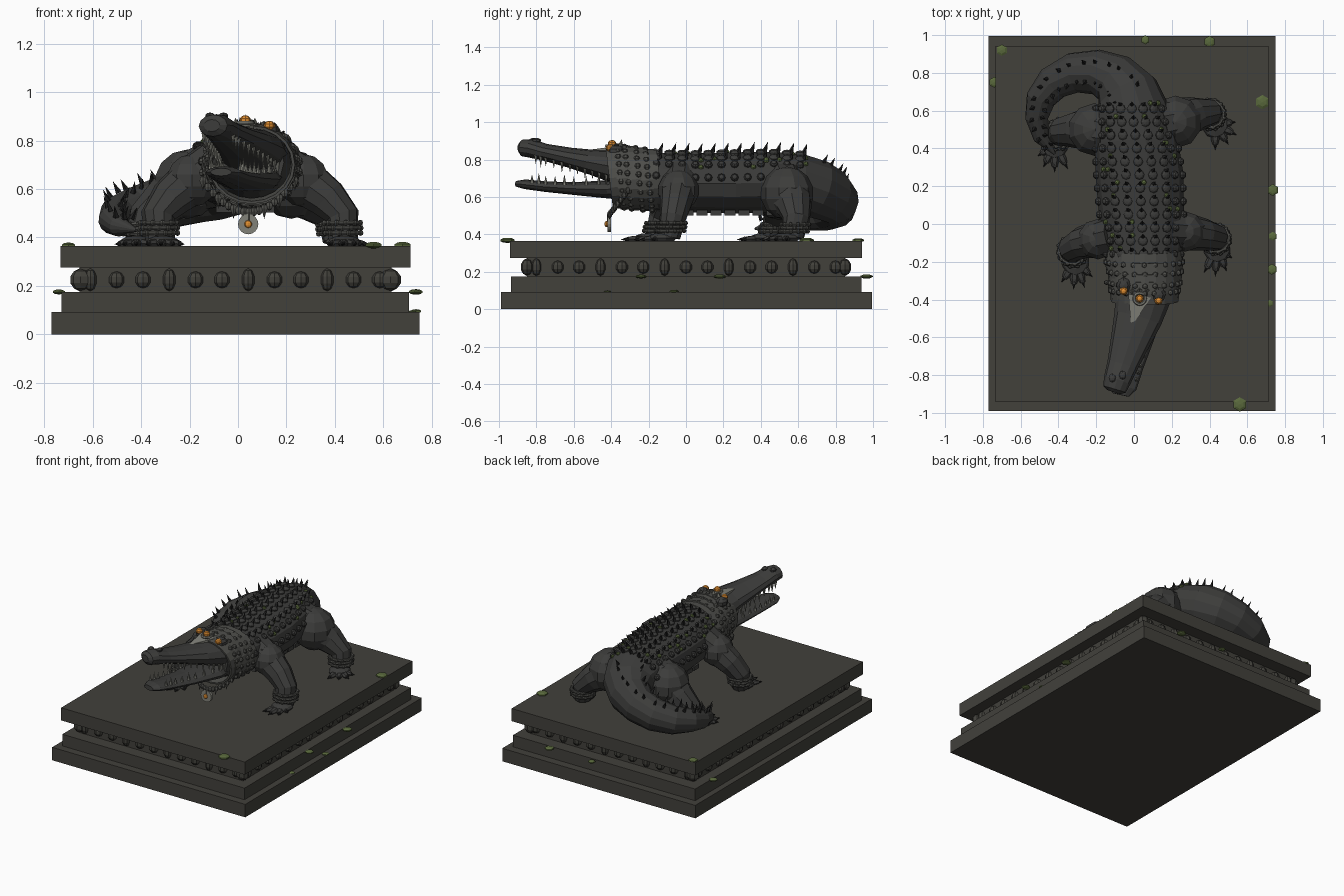
import bpy, bmesh, math, random
from mathutils import Vector as V, Matrix as M

if "Cube" in bpy.data.objects:
    bpy.data.objects.remove(bpy.data.objects["Cube"])
random.seed(4)

def mat(name, r, g, b):
    m = bpy.data.materials.new(name)
    m.diffuse_color = (r, g, b, 1)
    m.use_nodes = True
    m.node_tree.nodes["Principled BSDF"].inputs["Base Color"].default_value = m.diffuse_color
    return m

STONE = mat("stone", .054, .052, .044)
HIDE = mat("hide", .045, .045, .043)
DARK = mat("dark_spike", .014, .014, .014)
METAL = mat("metal", .075, .075, .068)
PALE = mat("pale_bone", .22, .22, .19)
AMBER = mat("amber", .75, .27, .03)
MOSS = mat("moss", .10, .14, .045)

def part(name, bm, m):
    bmesh.ops.recalc_face_normals(bm, faces=bm.faces)
    me = bpy.data.meshes.new(name)
    bm.to_mesh(me)
    bm.free()
    ob = bpy.data.objects.new(name, me)
    me.materials.append(m)
    bpy.context.collection.objects.link(ob)
    return ob

def frame(p, d, s):
    q = V(d).to_track_quat('Z', 'Y').to_matrix().to_4x4()
    return M.Translation(V(p)) @ q @ M.Diagonal((*s, 1))

def ball(bm, p, s, d=(0, 0, 1), u=8, v=5):
    bmesh.ops.create_uvsphere(bm, u_segments=u, v_segments=v, radius=1, matrix=frame(p, d, s))

def spike(bm, p, d, r, h, n=4):
    d = V(d).normalized()
    bmesh.ops.create_cone(bm, cap_ends=True, segments=n, radius1=r, radius2=0, depth=h,
                          matrix=frame(V(p) + d * h / 2, d, (1, 1, 1)))

def box(bm, lo, hi):
    lo, hi = V(lo), V(hi)
    bmesh.ops.create_cube(bm, size=1, matrix=M.Translation((lo + hi) / 2) @ M.Diagonal((*(hi - lo), 1)))

def loft(bm, stations, n=12):
    """Elliptical rings (x, y, z, side radius, up radius) along a path, capped."""
    P = [V(s[:3]) for s in stations]
    side, prev = None, None
    for i, s in enumerate(stations):
        t = (P[min(i + 1, len(P) - 1)] - P[max(i - 1, 0)]).normalized()
        side = t.cross(V((0, 0, 1))) if side is None else side - t * side.dot(t)
        side.normalize()
        up = side.cross(t)
        ring = [bm.verts.new(P[i] + side * s[3] * math.cos(a) + up * s[-1] * math.sin(a))
                for a in (2 * math.pi * k / n for k in range(n))]
        if prev:
            for k in range(n):
                bm.faces.new((prev[k], prev[k - 1], ring[k - 1], ring[k]))
        else:
            bm.faces.new(ring)
        prev = ring
    bm.faces.new(prev)

def torus(bm, p, d, R, r, sx=1, sy=1):
    rows = [[bm.verts.new(frame(p, d, (1, 1, 1)) @ V(((R + r * math.cos(b)) * math.cos(a) * sx,
             (R + r * math.cos(b)) * math.sin(a) * sy, r * math.sin(b))))
             for b in (k * math.pi / 3 for k in range(6))] for a in (k * math.pi / 10 for k in range(20))]
    for i in range(20):
        for k in range(6):
            bm.faces.new((rows[i - 1][k - 1], rows[i][k - 1], rows[i][k], rows[i - 1][k]))

# stepped plinth
for name, lo, hi in (("plinth_foot", (-.77, -.99, 0), (.75, .995, .092)),
                     ("plinth_step", (-.728, -.935, .092), (.706, .937, .175)),
                     ("plinth_core", (-.655, -.85, .175), (.635, .85, .275)),
                     ("plinth_top", (-.733, -.942, .275), (.713, .942, .365))):
    bm = bmesh.new()
    box(bm, lo, hi)
    part(name, bm, STONE)
bm = bmesh.new()
for s in (-1, 1):
    for i in range(12):
        ball(bm, (-.61 + i * .1087, s * .85, .225), (.033 if i % 3 else .027, .03, .035 if i % 3 else .047))
    for i in range(15):
        ball(bm, (-.01 + s * .645, -.8 + i * .1143, .225), (.03, .033 if i % 3 else .027, .035 if i % 3 else .047))
for x in (-.65, .63):
    for y in (-.85, .85):
        ball(bm, (x, y, .225), (.045, .035, .045))
part("plinth_beads", bm, STONE)

# body and curled tail
BODY = [(.055, -.38, .71, .135, .125), (.06, -.28, .70, .165, .145), (.05, -.14, .685, .205, .155),
        (.04, .05, .675, .225, .162), (.03, .25, .675, .232, .167), (.01, .45, .68, .22, .165),
        (-.01, .6, .675, .195, .16)]
TAIL = [(-.035, .69, .645, .17, .16), (-.1, .765, .61, .14, .145), (-.2, .805, .575, .118, .125),
        (-.32, .8, .54, .107, .11), (-.43, .745, .512, .093, .095), (-.495, .66, .495, .076, .08),
        (-.515, .56, .47, .06, .062), (-.49, .46, .445, .042, .045), (-.42, .37, .43, .006, .006)]
bm = bmesh.new()
loft(bm, BODY + TAIL, 14)
part("body_and_tail", bm, HIDE)

def skin(y, deg):
    """Point and normal on the body at y, angle measured from straight up."""
    i = max(k for k in range(len(BODY) - 1) if BODY[k][1] <= y or k == 0)
    a, b = BODY[i], BODY[i + 1]
    f = (y - a[1]) / (b[1] - a[1])
    c = [p + (q - p) * f for p, q in zip(a, b)]
    t = math.radians(deg)
    return (V((c[0] + c[3] * math.sin(t), y, c[2] + c[4] * math.cos(t))),
            V((math.sin(t) / c[3], 0, math.cos(t) / c[4])).normalized())

# back scales, spikes and moss flecks
scales, spikes, flecks = bmesh.new(), bmesh.new(), bmesh.new()
for r in range(12):
    y = -.16 + r * .07
    for a in (-37, -18, 0, 18, 37):
        p, n = skin(y, a)
        ball(scales, p, (.027, .027, .014), n)
        spike(spikes, p + V((0, .02, 0)), n + V((0, .35, 0)), .014, .055 - abs(a) * .0004)
    for a in (-80, -54, 54, 80):
        p, n = skin(y, a)
        ball(scales, p, (.022, .022, .02), n)
    for k in range(2):
        p, n = skin(y + .03, random.uniform(-70, 70))
        ball(flecks, p, (.015, .015, .012), n, 6, 4)
for i, t in enumerate(TAIL[:-1]):
    q = V(TAIL[i + 1][:3])
    for f in (0, .5):
        c = V(t[:3]).lerp(q, f)
        d = (q - V(t[:3])).normalized()
        side = d.cross(V((0, 0, 1))).normalized()
        for s in (-1, 1):
            n = side * s * .4 + V((0, 0, 1))
            spike(spikes, c + side * s * t[3] * .4 + V((0, 0, t[4] * .85)), n + d * .3, .013, .055)
part("back_scales", scales, HIDE)
part("back_spikes", spikes, DARK)
part("moss_flecks", flecks, MOSS)
bm = bmesh.new()
for i in range(7):
    y = -.02 + i * .075
    box(bm, (-.09, y, .502), (.15, y + .06, .53))
part("belly_plates", bm, HIDE)

# jaws
UPPER = [(.06, -.29, .745, .145, .105), (.047, -.39, .765, .147, .088), (.02, -.5, .785, .128, .068),
         (-.02, -.62, .81, .105, .054), (-.062, -.75, .838, .082, .046), (-.09, -.83, .86, .072, .05),
         (-.103, -.875, .862, .062, .045), (-.108, -.89, .862, .035, .025)]
LOWER = [(.06, -.29, .66, .13, .085), (.045, -.4, .64, .132, .05), (-.0, -.6, .645, .105, .034),
         (-.035, -.75, .655, .085, .028), (-.06, -.86, .668, .075, .026), (-.07, -.905, .67, .045, .016)]
for name, st in (("upper_jaw", UPPER), ("lower_jaw", LOWER)):
    bm = bmesh.new()
    loft(bm, st, 12)
    part(name, bm, HIDE)
bm = bmesh.new()
for st, up, last in ((UPPER, -1, 6), (LOWER, 1, 5)):
    for i in range(1, last - 1):
        for k in range(3):
            c = [a + (b - a) * k / 3 for a, b in zip(st[i], st[i + 1])]
            for s in (-1, 1):
                spike(bm, (c[0] + s * c[3] * .8, c[1], c[2] + up * c[4] * .45), (0, 0, up),
                      .011, c[4] * .4 + .035 + .012 * (k % 2), 6)
part("teeth", bm, PALE)
bm = bmesh.new()
for x, y in ((-.115, -.815), (-.06, -.8)):
    ball(bm, (x, y, .902), (.02, .025, .014))
for x, y in ((-.055, -.345), (.13, -.395)):
    ball(bm, (x, y + .02, .845), (.04, .045, .035))
part("nostrils_and_brows", bm, HIDE)

# eyes, crest with a gem
bm = bmesh.new()
for p in ((-.055, -.355, .868), (.13, -.405, .862), (.03, -.395, .885)):
    ball(bm, p, (.023, .023, .02))
ball(bm, (.042, -.425, .455), (.016, .012, .016))
part("amber_gems", bm, AMBER)
bm = bmesh.new()
lo = [bm.verts.new(p) for p in ((-.03, -.37, .845), (.09, -.39, .845), (-.015, -.545, .825))]
hi = [bm.verts.new(v.co + V((0, 0, .024))) for v in lo]
bm.faces.new(lo)
bm.faces.new(hi)
for k in range(3):
    bm.faces.new((lo[k - 1], lo[k], hi[k], hi[k - 1]))
torus(bm, (.03, -.395, .873), (0, 0, 1), .03, .008)
for x in (-.01, .03, .07):
    spike(bm, (x, -.355, .85), (0, .2, 1), .022, .045 + .015 * (x == .03))
part("head_crest", bm, PALE)

# collar rings, hanging strand and pendant
bm = bmesh.new()
for y, g in ((-.2, 1.03), (-.25, 1.07), (-.31, 1.14), (-.35, 1.2)):
    a, b = skin(y, 90)[0], skin(y, 0)[0]
    c = V((b.x, y, a.z))
    torus(bm, c, (0, 1, .12), 1, .07, (a.x - c.x) * g, (b.z - c.z) * g)
    for k in range(22):
        p = skin(y, k * 360 / 22)[0]
        q = c + (p - c) * (g + .05)
        ball(bm, q + V((0, -(q.z - c.z) * .12, 0)), (.017,) * 3, u=6, v=4)
for k in range(19):
    t = k / 9 - 1
    p = (.045 + .19 * t, -.41 + .1 * t * t, .505 + .13 * t * t)
    ball(bm, p, (.016, .013, .02), u=6, v=4)
    if k % 3 == 0:
        spike(bm, p, (0, -.3, -1), .012, .045)
part("collar_and_strand", bm, METAL)
bm = bmesh.new()
bmesh.ops.create_cone(bm, cap_ends=True, segments=16, radius1=.042, radius2=.042, depth=.02,
                      matrix=frame((.042, -.41, .455), (0, -1, 0), (1, 1, 1)))
part("pendant", bm, PALE)

# legs: shoulder-to-ankle path, foot centre, claw tips
LEGS = {
    "front_right": ([(.16, -.03, .69, .11), (.27, -.04, .635, .1), (.37, -.055, .56, .085), (.43, -.07, .49, .072),
                     (.435, -.09, .385, .06)], (.44, -.13), ((.37, -.26), (.43, -.28), (.49, -.25), (.52, -.18))),
    "front_left": ([(-.1, -.06, .69, .11), (-.19, -.08, .635, .1), (-.28, -.1, .56, .085), (-.33, -.13, .49, .072),
                    (-.32, -.16, .385, .06)], (-.31, -.2), ((-.385, -.31), (-.32, -.35), (-.26, -.34), (-.22, -.28))),
    "rear_right": ([(.13, .52, .65, .14), (.22, .54, .62, .13), (.32, .58, .55, .095), (.4, .59, .48, .072),
                    (.41, .57, .385, .06)], (.43, .53), ((.43, .39), (.5, .42), (.545, .47), (.54, .54))),
    "rear_left": ([(-.13, .49, .65, .14), (-.21, .5, .62, .13), (-.3, .5, .55, .1), (-.38, .49, .48, .078),
                   (-.41, .46, .385, .06)], (-.42, .42), ((-.51, .36), (-.48, .3), (-.42, .27), (-.35, .29)))}
bands, claws = bmesh.new(), bmesh.new()
for name, (path, foot, tips) in LEGS.items():
    bm = bmesh.new()
    loft(bm, path, 10)
    ball(bm, path[1][:3], (path[1][3] * 1.1,) * 3, u=10, v=7)
    part(name + "_leg", bm, HIDE)
    bm = bmesh.new()
    c = V((*foot, .38))
    ball(bm, c, (.072, .078, .028), u=10, v=6)
    for t in tips:
        e = V((*t, .372))
        loft(bm, [(*c, .026, .02), (*c.lerp(e, .6), .022, .017), (*c.lerp(e, .78), .014, .012)], 6)
        spike(claws, c.lerp(e, .7), e - c, .014, (e - c).length * .3, 6)
    part(name + "_foot", bm, HIDE)
    a = V(path[4][:3])
    b = V(path[3][:3])
    for f in (.32, .52, .72):
        p = a.lerp(b, f)
        torus(bands, p, (0, 0, 1), .072, .009)
        for k in range(12):
            w = k * math.pi / 6 + f
            ball(bands, p + V((math.cos(w), math.sin(w), 0)) * .076, (.012,) * 3, u=6, v=4)
part("ankle_bands", bands, METAL)
part("claws", claws, DARK)

# moss clumps on the plinth
bm = bmesh.new()
for x, y, z, r in ((-.7, .92, .368, .032), (.68, .645, .368, .04), (.56, -.955, .368, .04), (.4, .965, .175, .033),
                   (.06, .975, .175, .025), (.735, .18, .175, .033), (.73, -.24, .175, .03), (.735, -.065, .095, .025),
                   (.72, -.42, .092, .02), (-.74, .75, .175, .03)):
    ball(bm, (x, y, z), (r, r, r * .35), u=6, v=5)
part("moss_clumps", bm, MOSS)
